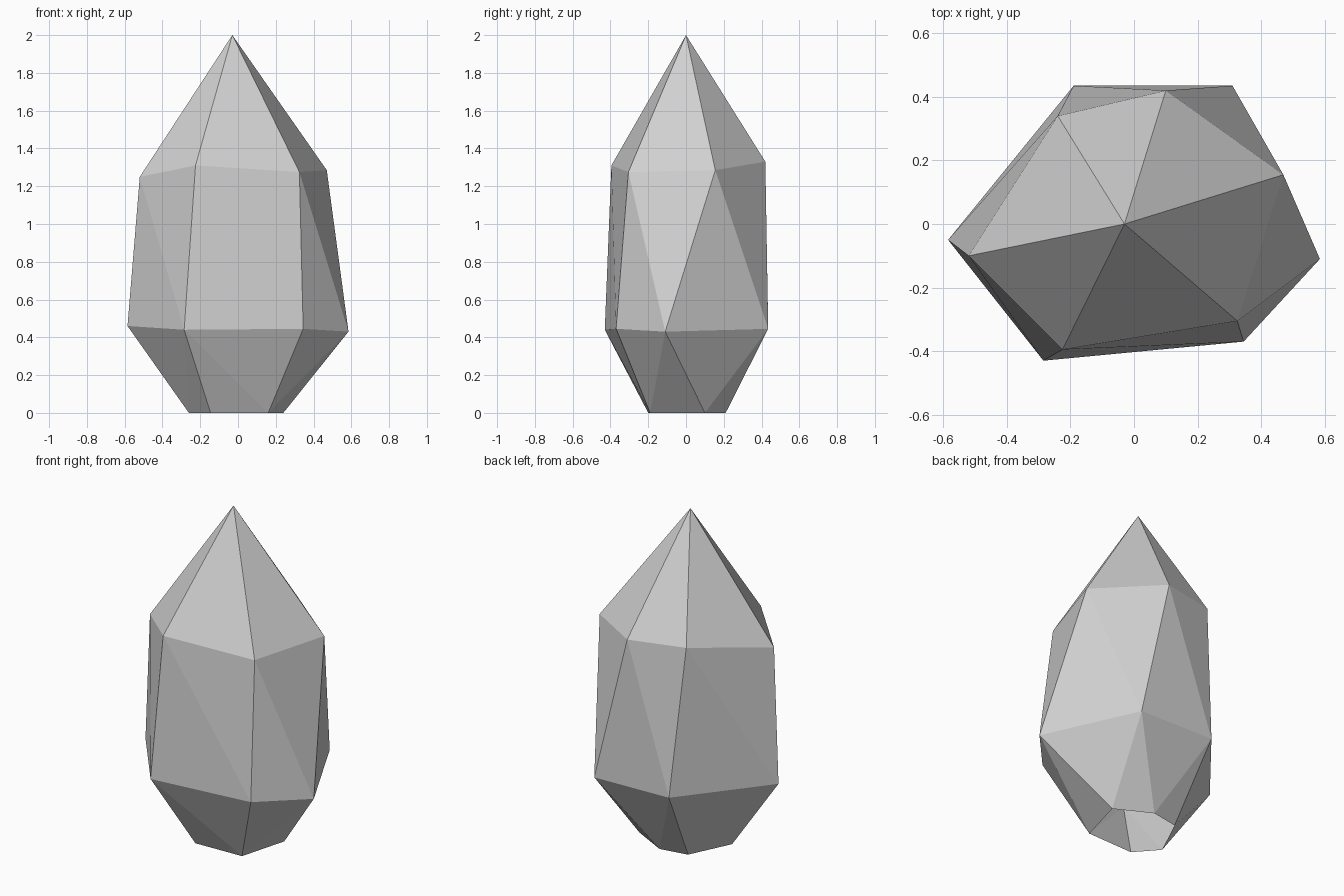
import bpy
import bmesh

cube = bpy.data.objects.get("Cube")
if cube:
    bpy.data.objects.remove(cube, do_unlink=True)

# Stone colour
stone = bpy.data.materials.new("pale_grey_stone")
stone.use_nodes = True
grey = (0.64, 0.64, 0.64, 1.0)
stone.diffuse_color = grey
stone.node_tree.nodes["Principled BSDF"].inputs["Base Color"].default_value = grey

# Six-sided irregular rings, counter-clockwise from the +x corner, and the tip
base_ring = [(0.24, 0.10, 0), (0.03, 0.21, 0), (-0.14, 0.18, 0),
             (-0.26, -0.07, 0), (-0.145, -0.20, 0), (0.16, -0.19, 0)]
belly_ring = [(0.585, -0.11, 0.43), (0.31, 0.435, 0.445), (-0.19, 0.435, 0.455),
              (-0.585, -0.05, 0.46), (-0.285, -0.43, 0.44), (0.345, -0.37, 0.445)]
shoulder_ring = [(0.47, 0.155, 1.285), (0.10, 0.42, 1.33), (-0.24, 0.34, 1.34),
                 (-0.52, -0.10, 1.25), (-0.225, -0.395, 1.31), (0.325, -0.305, 1.275)]
tip = (-0.03, 0.0, 2.0)

# Wrap the corners in a faceted convex shell
bm = bmesh.new()
for point in base_ring + belly_ring + shoulder_ring + [tip]:
    bm.verts.new(point)
bmesh.ops.convex_hull(bm, input=bm.verts[:])
bmesh.ops.recalc_face_normals(bm, faces=bm.faces[:])

# Leave the underside open
underside = [f for f in bm.faces if all(v.co.z < 0.01 for v in f.verts)]
bmesh.ops.delete(bm, geom=underside, context='FACES')

mesh = bpy.data.meshes.new("crystal")
bm.to_mesh(mesh)
bm.free()
mesh.materials.append(stone)
crystal = bpy.data.objects.new("crystal", mesh)
bpy.context.collection.objects.link(crystal)
